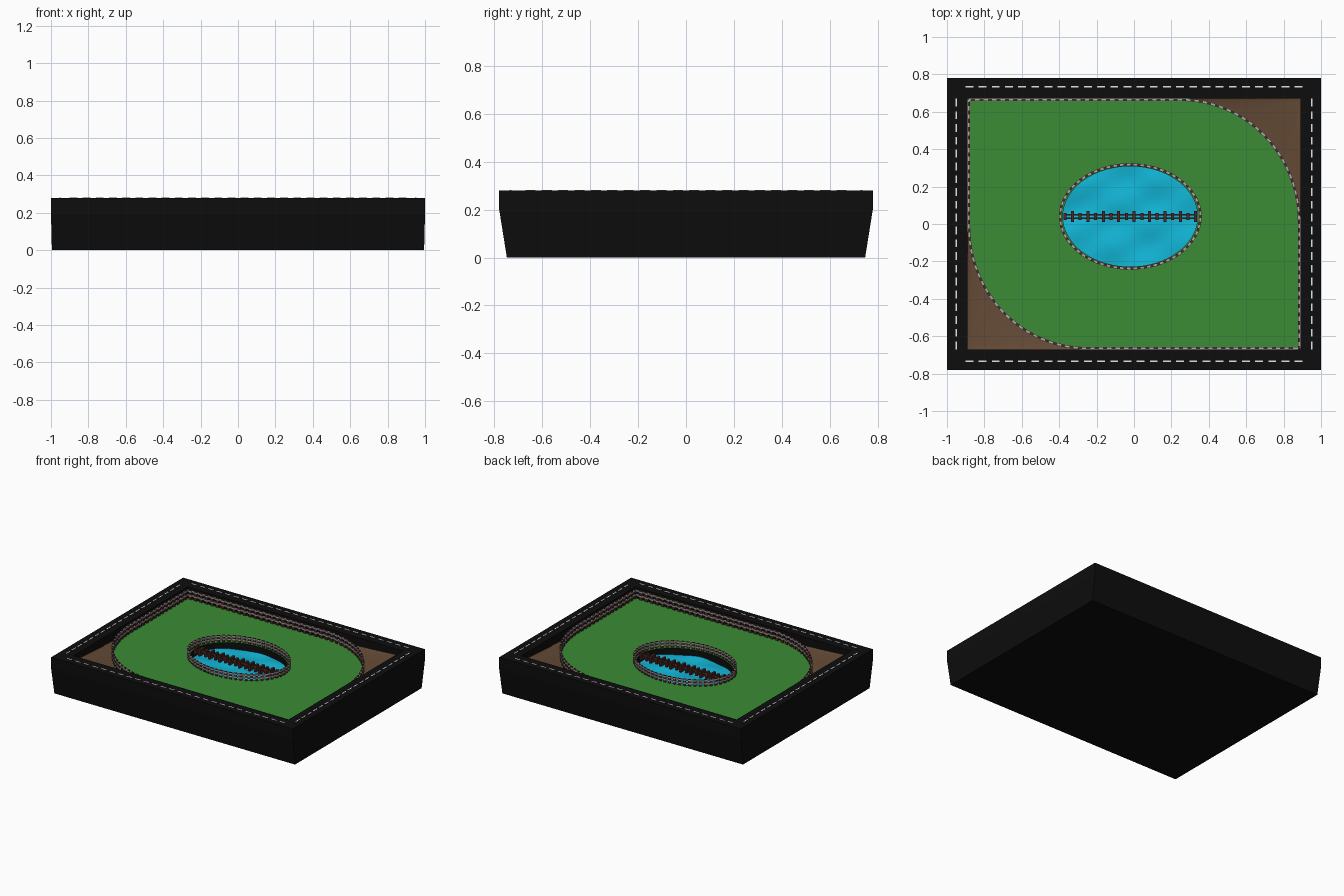
import bpy, bmesh, math
from mathutils import Vector, Matrix

if "Cube" in bpy.data.objects:
    bpy.data.objects.remove(bpy.data.objects["Cube"])

def mat(name, rgb):
    m = bpy.data.materials.new(name)
    m.diffuse_color = (*rgb, 1)
    m.use_nodes = True
    m.node_tree.nodes["Principled BSDF"].inputs["Base Color"].default_value = m.diffuse_color
    return m

BLACK = mat("black", (0.004, 0.004, 0.004))
GREEN = mat("grass green", (0.043, 0.26, 0.035))
BROWN = mat("earth brown", (0.13, 0.07, 0.037))
WATER = mat("water cyan", (0.006, 0.48, 0.70))
WOOD = mat("dark red wood", (0.075, 0.022, 0.018))
GREY = mat("rail grey", (0.42, 0.40, 0.40))
WHITE = mat("white", (0.8, 0.8, 0.8))

def finish(name, bm, m, recalc=True):
    if recalc:
        bmesh.ops.recalc_face_normals(bm, faces=bm.faces)
    me = bpy.data.meshes.new(name)
    bm.to_mesh(me)
    bm.free()
    me.materials.append(m)
    ob = bpy.data.objects.new(name, me)
    bpy.context.collection.objects.link(ob)
    return ob

def box(bm, c, size, angle=0):
    M = Matrix.Translation(c) @ Matrix.Rotation(angle, 4, 'Z') @ Matrix.Diagonal((*size, 1))
    bmesh.ops.create_cube(bm, size=1, matrix=M)

def bridge(bm, a, b):
    n = len(a)
    for i in range(n):
        bm.faces.new((a[i], a[(i + 1) % n], b[(i + 1) % n], b[i]))

TOP, GROUND, POND = 0.28, 0.20, 0.15
IX, IY = 0.89, 0.672
CX, CY = -0.02, 0.04

# tray body: tapered sides, flat rim, inner wall
bm = bmesh.new()
rings = []
for x, y, z in ((0.995, 0.748, 0), (1, 0.78, GROUND), (1, 0.78, TOP),
                (IX, IY, TOP), (IX, IY, GROUND - 0.02)):
    rings.append([bm.verts.new((sx * x, sy * y, z))
                  for sx, sy in ((-1, -1), (1, -1), (1, 1), (-1, 1))])
for a, b in zip(rings, rings[1:]):
    bridge(bm, a, b)
bm.faces.new(rings[0])
finish("tray_body", bm, BLACK)

# lawn outline with two rounded corners
def arc(s, n=24):
    rx, ry = 0.64, 0.66
    return [Vector((s * (IX - rx + rx * math.cos(t)), s * (IY - ry + ry * math.sin(t)), GROUND))
            for t in (math.pi / 2 * i / n for i in range(n + 1))]

def ellipse(rx, ry, z, n=64):
    return [Vector((CX + rx * math.cos(2 * math.pi * i / n),
                    CY + ry * math.sin(2 * math.pi * i / n), z)) for i in range(n)]

outline = arc(1) + [Vector((-IX, IY, GROUND))] + arc(-1) + [Vector((IX, -IY, GROUND))]

bm = bmesh.new()
edges = []
for loop in (outline, ellipse(0.36, 0.268, GROUND)):
    vs = [bm.verts.new(p) for p in loop]
    edges += [bm.edges.new((vs[i], vs[(i + 1) % len(vs)])) for i in range(len(vs))]
bmesh.ops.triangle_fill(bm, edges=edges, use_beauty=True, normal=(0, 0, 1))
for f in bm.faces:
    f.normal_update()
    if f.normal.z < 0:
        f.normal_flip()
finish("lawn", bm, GREEN, False)

# earth corners rising towards the rim
for s, name in ((1, "earth_back_right"), (-1, "earth_front_left")):
    bm = bmesh.new()
    c = bm.verts.new((s * IX, s * IY, GROUND + 0.04))
    vs = [bm.verts.new(p) for p in arc(s)]
    for a, b in zip(vs, vs[1:]):
        bm.faces.new((c, b, a))
    finish(name, bm, BROWN, False)

# pond bank
bm = bmesh.new()
lo, hi = [[bm.verts.new(p) for p in ellipse(0.36, 0.268, z)] for z in (POND - 0.03, GROUND)]
bridge(bm, hi, lo)
finish("pond_bank", bm, BLACK, False)

# rippled water
bm = bmesh.new()
def ripple(p):
    x, y = p.x, p.y
    p.z = POND + 0.004 * math.sin(24 * y + 5 * x + 2 * math.sin(7 * x)) + 0.003 * math.sin(17 * x - 30 * y)
    return p
prev = None
for k in range(1, 17):
    ring = [bm.verts.new(ripple(p)) for p in ellipse(0.36 * k / 16, 0.268 * k / 16, 0)]
    if prev:
        bridge(bm, prev, ring)
    else:
        bm.faces.new(ring)
    prev = ring
for f in bm.faces:
    f.normal_update()
    if f.normal.z < 0:
        f.normal_flip()
    f.smooth = True
finish("pond_water", bm, WATER, False)

# fences: wooden pickets with grey rails along a closed path
def resample(path, step):
    pts = path + [path[0]]
    total = sum((b - a).length for a, b in zip(pts, pts[1:]))
    n = round(total / step)
    out, d, k = [], 0, 0
    for a, b in zip(pts, pts[1:]):
        L = (b - a).length
        while L > 0 and k < n and k * total / n < d + L:
            out.append((a.lerp(b, (k * total / n - d) / L), math.atan2(b.y - a.y, b.x - a.x)))
            k += 1
        d += L
    return out

def fence(name, path, step, height, width):
    posts, rails = bmesh.new(), bmesh.new()
    for p, ang in resample(path, step):
        box(posts, p + Vector((0, 0, height / 2)), (width, 0.010, height), ang)
    for a, b in zip(path, path[1:] + path[:1]):
        d = b - a
        for f in (0.4, 0.85):
            box(rails, (a + b) / 2 + Vector((0, 0, height * f)), (d.length + 0.002, 0.014, 0.009),
                math.atan2(d.y, d.x))
    finish(name + "_posts", posts, WOOD)
    finish(name + "_rails", rails, GREY)

inset = [Vector((p.x * 0.992, p.y * 0.989, p.z)) for p in outline]
fence("lawn_fence", inset, 0.045, 0.07, 0.022)
fence("pond_fence", ellipse(0.375, 0.278, GROUND), 0.036, 0.05, 0.018)

# footbridge over the pond: two beams with alternating cross ties
bm = bmesh.new()
for dy in (-0.010, 0.010):
    box(bm, (CX, CY + dy, 0.198), (0.71, 0.008, 0.014))
for i in range(18):
    w = 0.06 if i % 2 else 0.035
    box(bm, (CX - 0.35 + 0.7 * i / 17, CY, 0.19), (0.016, w, 0.05))
finish("footbridge", bm, WOOD)

# dashed road lines on the rim
bm = bmesh.new()
for s in (-1, 1):
    for i in range(26):
        box(bm, (-0.88 + 1.76 * i / 25, s * 0.733, TOP), (0.042, 0.008, 0.003))
    for i in range(20):
        box(bm, (s * 0.95, -0.65 + 1.3 * i / 19, TOP), (0.008, 0.042, 0.003))
finish("road_dashes", bm, WHITE)
